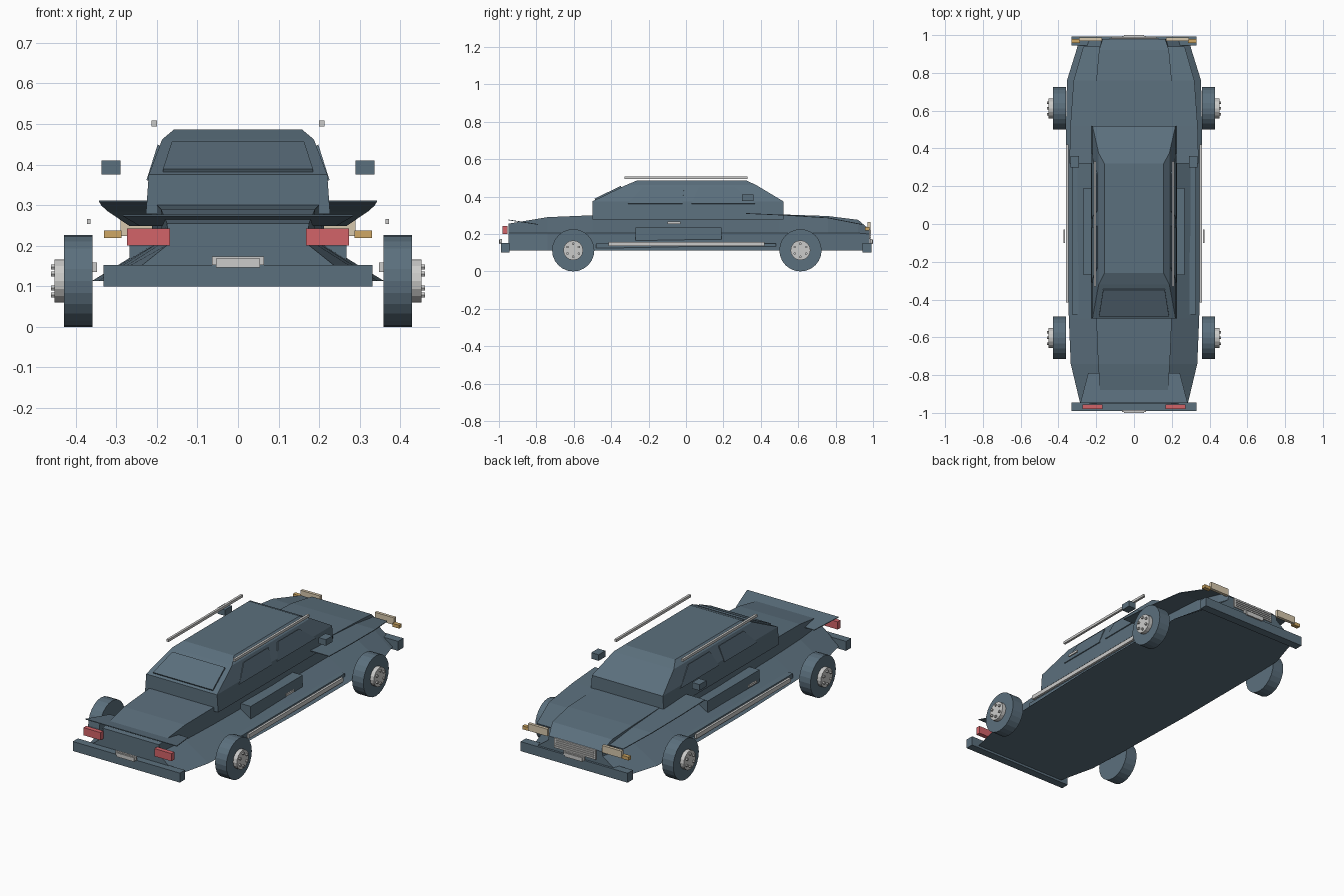
import bpy, bmesh, math
from mathutils import Matrix

cube = bpy.data.objects.get("Cube")
if cube:
    bpy.data.objects.remove(cube, do_unlink=True)


def material(name, rgb):
    m = bpy.data.materials.new(name)
    m.use_nodes = True
    m.diffuse_color = (*rgb, 1)
    m.node_tree.nodes["Principled BSDF"].inputs["Base Color"].default_value = (*rgb, 1)
    return m


slate = material("slate blue", (0.105, 0.16, 0.205))
chrome = material("light grey", (0.6, 0.6, 0.59))
red = material("tail red", (0.65, 0.125, 0.14))
amber = material("amber", (0.62, 0.39, 0.13))
cream = material("lamp cream", (0.68, 0.58, 0.42))


def finish(name, bm, mat):
    bmesh.ops.recalc_face_normals(bm, faces=bm.faces)
    me = bpy.data.meshes.new(name)
    bm.to_mesh(me)
    bm.free()
    me.materials.append(mat)
    ob = bpy.data.objects.new(name, me)
    bpy.context.collection.objects.link(ob)
    return ob


def box(name, x, y, z, mat):
    """Box from three (low, high) ranges."""
    bm = bmesh.new()
    bmesh.ops.create_cube(bm, size=1)
    for v in bm.verts:
        v.co = [r[0] if c < 0 else r[1] for c, r in zip(v.co, (x, y, z))]
    return finish(name, bm, mat)


def pair(name, x, y, z, mat):
    box("left_" + name, x, y, z, mat)
    box("right_" + name, (-x[1], -x[0]), y, z, mat)


def loft(name, rings, mat):
    """Skin closed rings of equal length and cap both ends."""
    bm = bmesh.new()
    rows = [[bm.verts.new(p) for p in ring] for ring in rings]
    n = len(rows[0])
    for a, b in zip(rows, rows[1:]):
        for i in range(n):
            j = (i + 1) % n
            bm.faces.new((a[i], a[j], b[j], b[i]))
    bm.faces.new(rows[0])
    bm.faces.new(rows[-1])
    return finish(name, bm, mat)


def cylinder(name, centre, radius, depth, sides, mat):
    bm = bmesh.new()
    m = Matrix.Translation(centre) @ Matrix.Rotation(math.pi / 2, 4, "Y")
    bmesh.ops.create_cone(bm, cap_ends=True, segments=sides, radius1=radius,
                          radius2=radius, depth=depth, matrix=m)
    return finish(name, bm, mat)


def mirrored(half, y):
    return [(x, y, z) for x, z in half] + [(-x, y, z) for x, z in reversed(half)]


# Body hull: sloping flared sill, upright belt, flat top
sections = [  # y, sill x, belt x, belt z, top x, top z
    (-0.95, 0.285, 0.17, 0.205, 0.175, 0.255),
    (-0.74, 0.335, 0.19, 0.205, 0.19, 0.29),
    (-0.5, 0.345, 0.2, 0.205, 0.2, 0.3),
    (0, 0.36, 0.21, 0.205, 0.215, 0.3),
    (0.5, 0.36, 0.21, 0.205, 0.2, 0.305),
    (0.76, 0.355, 0.2, 0.205, 0.2, 0.296),
    (0.92, 0.305, 0.185, 0.205, 0.185, 0.276),
    (0.98, 0.29, 0.17, 0.2, 0.165, 0.225),
]
loft("body", [mirrored([(sill, 0.113), (belt, zb), (top, zt)], y)
              for y, sill, belt, zb, top, zt in sections], slate)


# Thin sheets: wide bonnet sloping forward, tail spoiler rising backward
def sheet(name, rows):
    loft(name, [mirrored([(x, z - 0.004), (x, z)], y) for y, x, z in rows], slate)


sheet("bonnet", [(0.32, 0.342, 0.312), (0.52, 0.337, 0.303),
                 (0.76, 0.32, 0.288), (0.94, 0.268, 0.253)])
sheet("spoiler", [(-0.79, 0.243, 0.253), (-0.948, 0.284, 0.277)])

# Cabin: stacked outlines from belt to roof
levels = [  # z, half width, back y, front y
    (0.278, 0.227, -0.5, 0.52),
    (0.375, 0.22, -0.5, 0.52),
    (0.462, 0.187, -0.32, 0.375),
    (0.487, 0.157, -0.26, 0.32),
]
loft("cabin", [[(-w, a, z), (w, a, z), (w, b, z), (-w, b, z)]
               for z, w, a, b in levels], slate)


# Thin window plates lying on the cabin faces
def pane(name, low, high, offset):
    corners = low + high[::-1]
    loft(name, [corners, [tuple(c + o for c, o in zip(p, offset)) for p in corners]], slate)


for side, label in ((1, "left"), (-1, "right")):
    for name, a, b, c, d in (("rear", -0.31, -0.02, -0.23, -0.01),
                             ("front", 0.03, 0.37, 0.07, 0.26)):
        pane(f"{label}_{name}_window",
             [(side * 0.2205, a, 0.36), (side * 0.2205, b, 0.36),
              (side * 0.2195, b, 0.376), (side * 0.2195, a, 0.376)][:2],
             [(side * 0.193, c, 0.447), (side * 0.193, d, 0.447)],
             (side * 0.005, 0, 0.002))
pane("back_glass", [(-0.185, -0.485, 0.382), (0.185, -0.485, 0.382)],
     [(-0.163, -0.345, 0.45), (0.163, -0.345, 0.45)], (0, -0.004, 0.007))

# Wheels, hubs and lug nuts
for side, label in ((1, "left"), (-1, "right")):
    for y, end in ((-0.603, "rear"), (0.612, "front")):
        name = f"{label}_{end}"
        cylinder(name + "_tyre", (side * 0.394, y, 0.113), 0.113, 0.07, 24, slate)
        cylinder(name + "_rim", (side * 0.44, y, 0.113), 0.053, 0.024, 16, chrome)
        for k in range(6):
            t = math.tau * k / 6 + math.pi / 6
            cylinder(f"{name}_lug_{k}",
                     (side * 0.455, y + 0.035 * math.cos(t), 0.113 + 0.035 * math.sin(t)),
                     0.007, 0.012, 6, chrome)

# Bumpers, number plates and grille
box("rear_bumper", (-0.332, 0.332), (-0.99, -0.945), (0.1, 0.153), slate)
box("front_bumper", (-0.332, 0.332), (0.945, 0.992), (0.1, 0.153), slate)
for s, end in ((-1, "rear"), (1, "front")):
    box(end + "_plate_frame", (-0.064, 0.064), sorted((s * 0.985, s * 0.996)),
        (0.152, 0.174), chrome)
    box(end + "_plate", (-0.054, 0.054), sorted((s * 0.99, s)), (0.146, 0.168), chrome)
box("grille", (-0.13, 0.13), (0.97, 0.986), (0.172, 0.226), chrome)
for k in range(4):
    z = 0.18 + 0.011 * k
    box(f"grille_bar_{k}", (-0.12, 0.12), (0.985, 0.99), (z, z + 0.005), chrome)

# Lamps
pair("tail_light", (0.167, 0.273), (-0.98, -0.955), (0.2, 0.243), red)
pair("headlight", (0.17, 0.29), (0.97, 0.987), (0.224, 0.264), cream)
pair("indicator", (0.287, 0.33), (0.958, 0.98), (0.219, 0.238), amber)

# Side trim, handles, door panels, mirrors and roof rails
pair("side_strip", (0.347, 0.36), (-0.415, 0.42), (0.135, 0.158), chrome)
pair("sill", (0.295, 0.328), (-0.48, 0.48), (0.115, 0.15), slate)
pair("door_panel", (0.2, 0.268), (-0.27, 0.19), (0.165, 0.235), slate)
pair("door_handle", (0.364, 0.372), (-0.1, -0.03), (0.254, 0.266), chrome)
pair("mirror", (0.29, 0.336), (0.3, 0.36), (0.376, 0.41), slate)
pair("roof_rail", (0.2, 0.213), (-0.33, 0.33), (0.494, 0.508), chrome)
